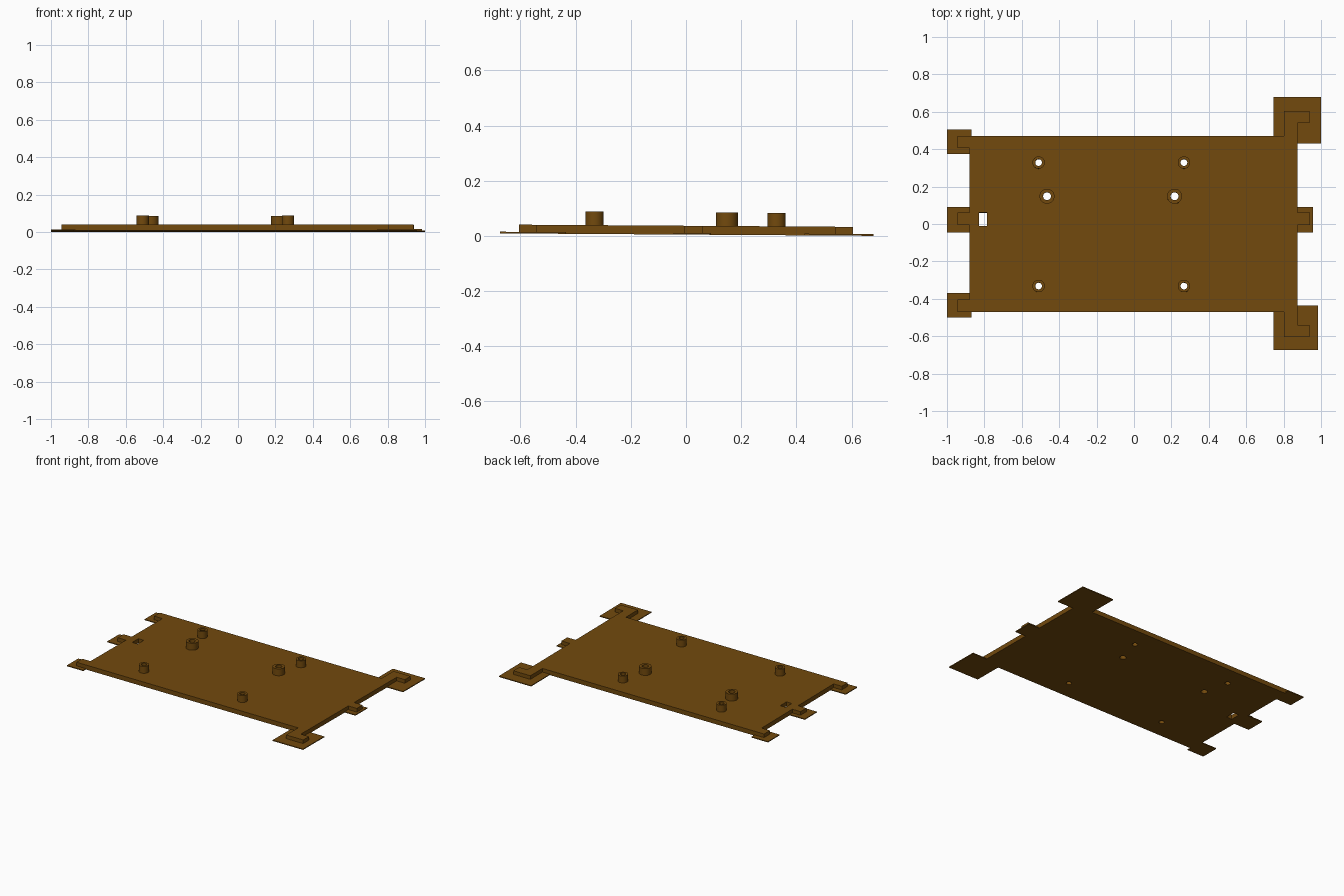
import bpy, bmesh, math
from mathutils import Matrix

if "Cube" in bpy.data.objects:
    bpy.data.objects.remove(bpy.data.objects["Cube"])

PLATE_T, PAD_T, POST_TOP = 0.032, 0.006, 0.081
# the whole tray leans very slightly towards the back
LEAN = Matrix.Translation((0, 0, 0.0046)) @ Matrix.Rotation(-0.0066, 4, 'X')

brown = bpy.data.materials.new("brown_plastic")
brown.diffuse_color = (0.17, 0.068, 0.004, 1)
brown.use_nodes = True
brown.node_tree.nodes["Principled BSDF"].inputs["Base Color"].default_value = brown.diffuse_color


def finish(bm, name):
    bmesh.ops.recalc_face_normals(bm, faces=bm.faces)
    mesh = bpy.data.meshes.new(name)
    bm.to_mesh(mesh)
    bm.free()
    mesh.materials.append(brown)
    ob = bpy.data.objects.new(name, mesh)
    bpy.context.collection.objects.link(ob)
    ob.matrix_world = LEAN
    return ob


def prism(name, outline, z0, z1):
    """Extrude a flat outline from z0 to z1."""
    bm = bmesh.new()
    face = bm.faces.new([bm.verts.new((x, y, z0)) for x, y in outline])
    top = bmesh.ops.extrude_face_region(bm, geom=[face])["geom"]
    for v in top:
        if isinstance(v, bmesh.types.BMVert):
            v.co.z = z1
    return finish(bm, name)


def rect(x0, x1, y0, y1):
    return [(x0, y0), (x1, y0), (x1, y1), (x0, y1)]


def circle(x, y, r, n=32):
    return [(x + r * math.cos(2 * math.pi * i / n),
             y + r * math.sin(2 * math.pi * i / n)) for i in range(n)]


def activate(ob):
    bpy.ops.object.select_all(action='DESELECT')
    ob.select_set(True)
    bpy.context.view_layer.objects.active = ob


def cut(ob, cutter):
    mod = ob.modifiers.new("cut", 'BOOLEAN')
    mod.operation, mod.solver, mod.object = 'DIFFERENCE', 'EXACT', cutter
    activate(ob)
    bpy.ops.object.modifier_apply(modifier=mod.name)


# Plate outline: back half from the right tab round to the left tab, then front
outline = [
    (0.94, -0.005), (0.94, 0.06), (0.873, 0.06),                  # right tab
    (0.873, 0.54), (0.937, 0.54), (0.937, 0.605), (0.803, 0.605), # back hook
    (0.803, 0.47), (-0.945, 0.47), (-0.945, 0.405), (-0.88, 0.405),
    (-0.88, 0.06), (-0.945, 0.06), (-0.945, -0.005), (-0.88, -0.005),  # left tab
    (-0.88, -0.405), (-0.945, -0.405), (-0.945, -0.47), (0.803, -0.47),
    (0.803, -0.605), (0.937, -0.605), (0.937, -0.54), (0.873, -0.54),  # front hook
    (0.873, -0.005)]
plate = prism("base_plate", outline, 0, PLATE_T)

# Thin brim pads around each tab and hook
pads = {
    "back_right_pad": (0.745, 1.0, 0.43, 0.68),
    "front_right_pad": (0.745, 0.985, -0.675, -0.435),
    "right_pad": (0.80, 0.957, -0.045, 0.09),
    "left_pad": (-1.0, -0.87, -0.045, 0.09),
    "back_left_pad": (-1.0, -0.87, 0.375, 0.505),
    "front_left_pad": (-1.0, -0.87, -0.50, -0.37)}
plate_cutter = prism("plate_cutter", outline, -0.1, 0.1)
for name, box in pads.items():
    cut(prism(name, rect(*box), 0, PAD_T), plate_cutter)

# Slot beside the left tab
cutters = [plate_cutter, prism("slot_cutter", rect(-0.828, -0.785, -0.01, 0.06), -0.1, 0.1)]
cut(plate, cutters[1])

# Hollow mounting posts with holes running through the plate
posts = [(-0.51, 0.328, 0.033, 0.018), (0.267, 0.328, 0.033, 0.018),
         (-0.51, -0.332, 0.033, 0.018), (0.267, -0.332, 0.033, 0.018),
         (-0.465, 0.148, 0.04, 0.021), (0.217, 0.148, 0.04, 0.021)]
for i, (x, y, r_out, r_in) in enumerate(posts, 1):
    bore = prism("bore_cutter", circle(x, y, r_in), -0.1, 0.2)
    cut(plate, bore)
    post = prism(f"mounting_post_{i}", circle(x, y, r_out), PLATE_T, POST_TOP)
    cut(post, bore)
    cutters.append(bore)
    activate(post)
    bpy.ops.object.shade_smooth_by_angle(angle=math.radians(30))

for c in cutters:
    bpy.data.objects.remove(c)
